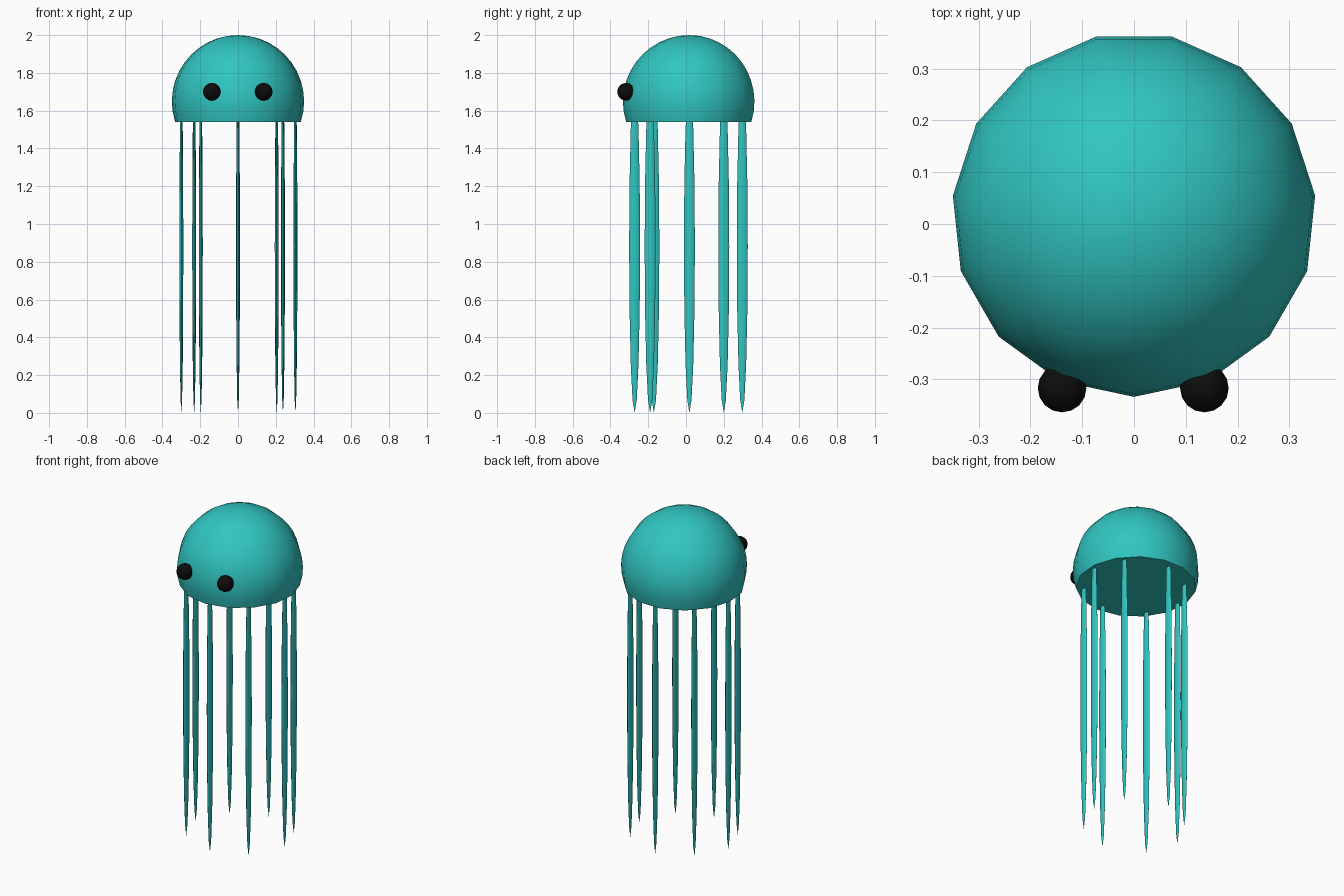
import bpy
import bmesh
from math import sin, cos, pi, radians, sqrt

if "Cube" in bpy.data.objects:
    bpy.data.objects.remove(bpy.data.objects["Cube"])


def material(name, rgb):
    m = bpy.data.materials.new(name)
    m.diffuse_color = (*rgb, 1)
    m.use_nodes = True
    m.node_tree.nodes["Principled BSDF"].inputs["Base Color"].default_value = m.diffuse_color
    return m


TEAL = material("teal", (0.03, 0.56, 0.53))
BLACK = material("black", (0.004, 0.004, 0.004))


def lathe(name, profile, sides, loc, mat, scale=(1, 1, 1), rot=(0, 0, 0)):
    """Spin (radius, z) points around z, first vertex facing -y."""
    bm = bmesh.new()
    rings = []
    for r, z in profile:
        if r < 1e-6:
            rings.append([bm.verts.new((0, 0, z * scale[2]))])
            continue
        angles = [-pi / 2 + 2 * pi * i / sides for i in range(sides)]
        rings.append([bm.verts.new((r * cos(a) * scale[0], r * sin(a) * scale[1], z * scale[2]))
                      for a in angles])
    for a, b in zip(rings, rings[1:]):
        for i in range(sides):
            j = (i + 1) % sides
            quad = [a[i % len(a)], a[j % len(a)], b[j % len(b)], b[i % len(b)]]
            bm.faces.new(list(dict.fromkeys(quad)))
    if len(rings[0]) > 1:
        bm.faces.new(rings[0][::-1])
    bmesh.ops.recalc_face_normals(bm, faces=bm.faces)
    mesh = bpy.data.meshes.new(name)
    bm.to_mesh(mesh)
    bm.free()
    mesh.materials.append(mat)
    ob = bpy.data.objects.new(name, mesh)
    bpy.context.collection.objects.link(ob)
    ob.location = loc
    ob.rotation_euler = rot
    bpy.ops.object.select_all(action='DESELECT')
    bpy.context.view_layer.objects.active = ob
    ob.select_set(True)
    bpy.ops.object.shade_smooth_by_angle(angle=radians(50))
    return ob


def arc(start, rings):
    """Unit circle profile from angle start up to the top pole."""
    pts = []
    for i in range(rings + 1):
        t = start + (pi / 2 - start) * i / rings
        pts.append((max(cos(t), 0), sin(t)))
    return pts


# Bell: sphere cut flat below its equator
R = 0.352
low = -0.108 / R
bell = [(sqrt(1 - low * low), low)] + arc(-0.14, 11)
lathe("bell", bell, 15, (0, 0.018, 2 - R), TEAL, (R, R, R))

# Eyes, poles facing forward
for side, x in (("left", -0.139), ("right", 0.136)):
    lathe(side + "_eye", arc(-pi / 2, 8), 16, (x, -0.317, 1.70), BLACK,
          (0.047, 0.047, 0.047), (pi / 2, 0, 0))

# Tentacles: long flattened ellipsoids hanging in a ring
SPOTS = [(0, -0.272), (0.205, -0.19), (0.304, 0.018), (0.238, 0.20),
         (0, 0.298), (-0.197, 0.20), (-0.30, 0.018), (-0.232, -0.17)]
for n, (x, y) in enumerate(SPOTS, 1):
    lathe(f"tentacle_{n}", arc(-pi / 2, 8), 8, (x, y, 0.88), TEAL, (0.0105, 0.029, 0.88))
